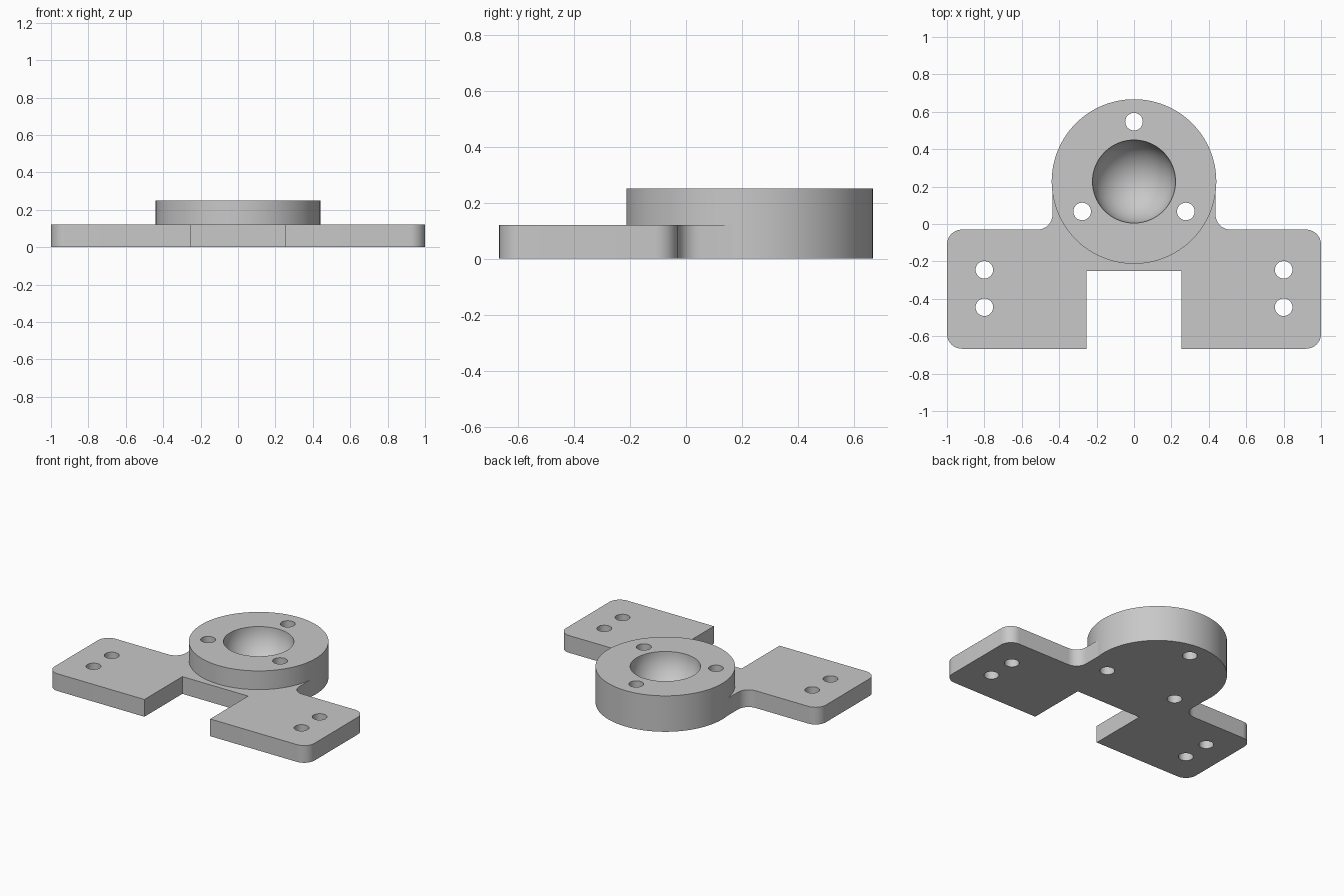
import bpy, bmesh
from math import cos, sin, pi, radians
from mathutils import Matrix, Vector

PLATE_H, TOP_H = 0.12, 0.25
HUB = Vector((0, 0.227))
HUB_R, BALL_R, HOLE_R = 0.44, 0.222, 0.047
FRONT = -0.667

cube = bpy.data.objects.get("Cube")
if cube:
    bpy.data.objects.remove(cube)

grey = bpy.data.materials.new("plain grey")
grey.use_nodes = True
grey.diffuse_color = (0.58, 0.58, 0.58, 1)
grey.node_tree.nodes["Principled BSDF"].inputs["Base Color"].default_value = grey.diffuse_color


def add_object(name, bm):
    bmesh.ops.recalc_face_normals(bm, faces=bm.faces)
    mesh = bpy.data.meshes.new(name)
    bm.to_mesh(mesh)
    bm.free()
    mesh.materials.append(grey)
    obj = bpy.data.objects.new(name, mesh)
    bpy.context.collection.objects.link(obj)
    return obj


def cylinder(bm, x, y, radius, z0, z1, segments):
    bmesh.ops.create_cone(bm, cap_ends=True, segments=segments, radius1=radius, radius2=radius,
                          depth=z1 - z0, matrix=Matrix.Translation((x, y, (z0 + z1) / 2)))


def arc(x, y, radius, start, end, steps=10):
    angles = [radians(start + (end - start) * i / steps) for i in range(steps + 1)]
    return [(x + radius * cos(a), y + radius * sin(a)) for a in angles]


def boolean(target, other, operation):
    mod = target.modifiers.new(operation.lower(), "BOOLEAN")
    mod.operation, mod.object, mod.solver = operation, other, "EXACT"
    bpy.context.view_layer.objects.active = target
    bpy.ops.object.modifier_apply(modifier=mod.name)
    bpy.data.objects.remove(other)


# Base plate: half outline with rounded ears and filleted neck, then mirrored
r = 0.08
half = [(0.253, -0.25), (0.253, FRONT)]
half += arc(1 - r, FRONT + r, r, -90, 0)
half += arc(1 - r, -0.03 - r, r, 0, 90)
half += arc(0.436 + r, -0.03 + r, r, 270, 180)
half += [(0.436, 0.166)]
outline = half + [(-x, y) for x, y in reversed(half)]
bm = bmesh.new()
face = bm.faces.new([bm.verts.new((x, y, 0)) for x, y in outline])
raised = bmesh.ops.extrude_face_region(bm, geom=[face])["geom"]
bmesh.ops.translate(bm, vec=(0, 0, PLATE_H),
                    verts=[v for v in raised if isinstance(v, bmesh.types.BMVert)])
bracket = add_object("mounting_bracket", bm)

# Round hub
bm = bmesh.new()
cylinder(bm, HUB.x, HUB.y, HUB_R, 0, TOP_H, 128)
boolean(bracket, add_object("hub", bm), "UNION")

# Ball socket and screw holes
bm = bmesh.new()
bmesh.ops.create_uvsphere(bm, u_segments=64, v_segments=32, radius=BALL_R,
                          matrix=Matrix.Translation((HUB.x, HUB.y, TOP_H)))
holes = [(x, y) for x in (-0.8, 0.8) for y in (-0.245, -0.445)]
holes += arc(HUB.x, HUB.y, 0.32, 90, 330, 2)
for x, y in holes:
    cylinder(bm, x, y, HOLE_R, -0.1, TOP_H + 0.1, 32)
cutter = add_object("hole_cutter", bm)
cutter.hide_render = True
boolean(bracket, cutter, "DIFFERENCE")

# Smooth curved walls, crisp edges
bpy.ops.object.select_all(action="DESELECT")
bracket.select_set(True)
bpy.context.view_layer.objects.active = bracket
bpy.ops.object.shade_smooth_by_angle(angle=radians(30))
